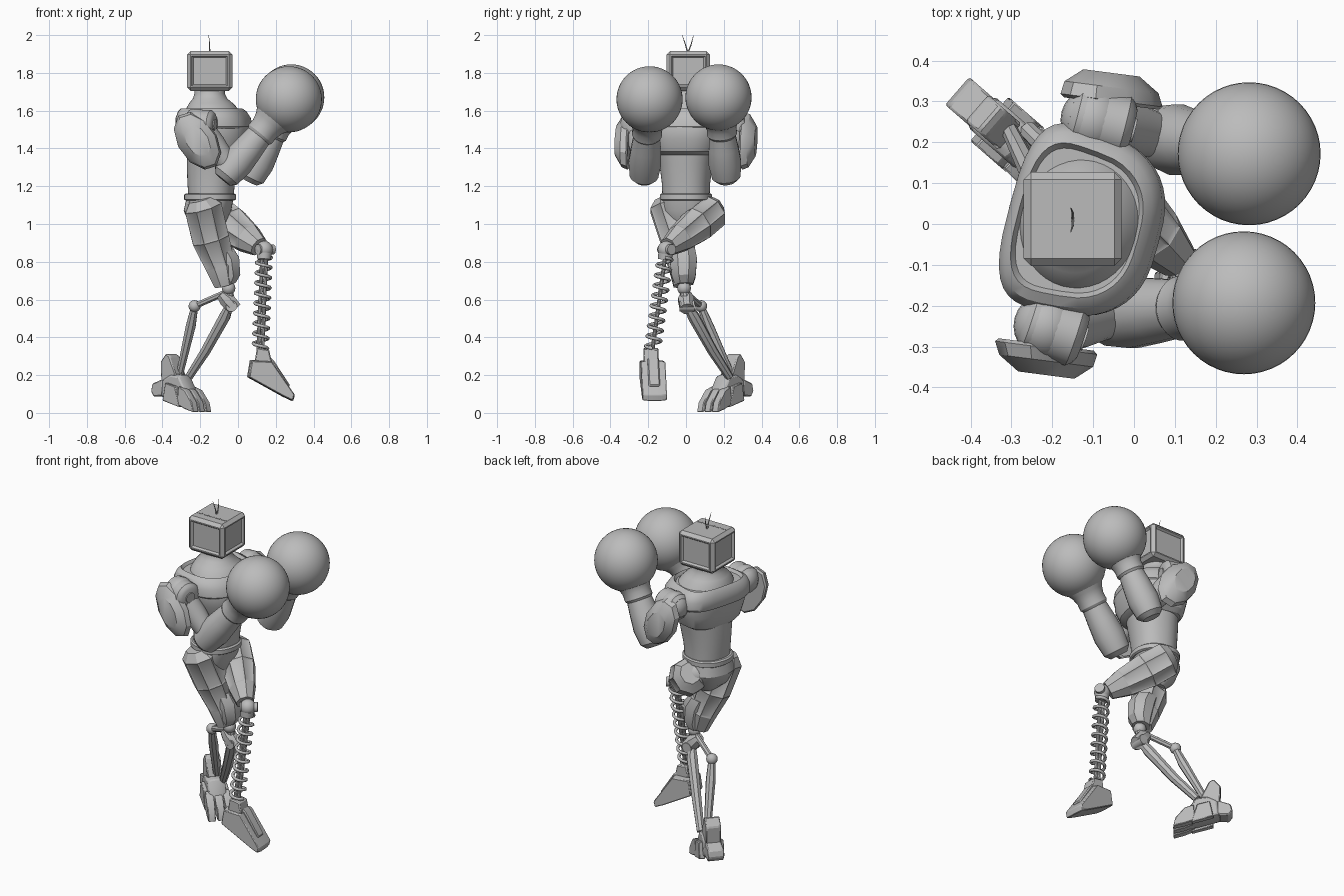
import bpy, bmesh
from math import sin, cos, pi, radians, copysign
from mathutils import Vector, Matrix

if "Cube" in bpy.data.objects:
    bpy.data.objects.remove(bpy.data.objects["Cube"], do_unlink=True)

GREY = (0.5, 0.5, 0.5, 1)
metal = bpy.data.materials.new("plain_grey")
metal.use_nodes = True
metal.diffuse_color = GREY
metal.node_tree.nodes["Principled BSDF"].inputs["Base Color"].default_value = GREY


def finish(name, bm, bevel=0.0):
    bmesh.ops.recalc_face_normals(bm, faces=bm.faces)
    mesh = bpy.data.meshes.new(name)
    bm.to_mesh(mesh)
    bm.free()
    mesh.materials.append(metal)
    ob = bpy.data.objects.new(name, mesh)
    bpy.context.collection.objects.link(ob)
    if bevel:
        mod = ob.modifiers.new("edges", "BEVEL")
        mod.width, mod.segments = bevel, 1
    bpy.ops.object.select_all(action="DESELECT")
    ob.select_set(True)
    bpy.context.view_layer.objects.active = ob
    bpy.ops.object.shade_smooth_by_angle(angle=radians(32))


def skin(name, rings, panels=0.0, bevel=0.0):
    """Join rings of points into a closed body, with optional recessed panels."""
    bm = bmesh.new()
    vs = [[bm.verts.new(p) for p in ring] for ring in rings]
    n = len(vs[0])
    sides = []
    for a, b in zip(vs, vs[1:]):
        for i in range(n):
            j = (i + 1) % n
            sides.append(bm.faces.new((a[i], a[j], b[j], b[i])))
    bm.faces.new(vs[0])
    bm.faces.new(vs[-1])
    if panels:
        bmesh.ops.recalc_face_normals(bm, faces=bm.faces)
        big = [f for f in sides if f.calc_area() > 0.008]
        bmesh.ops.inset_individual(bm, faces=big, thickness=panels, depth=-0.005)
    finish(name, bm, bevel)


def limb(name, path, sides=24, panels=0.0, squash=1.0):
    """Round or faceted limb through (point, radius) pairs."""
    pts = [Vector(p) for p, r in path]
    axis = (pts[-1] - pts[0]).normalized()
    hint = Vector((0, 1, 0)) if abs(axis.y) < 0.8 else Vector((0, 0, 1))
    u = axis.cross(hint).normalized()
    v = axis.cross(u)
    rings = []
    for p, (_, r) in zip(pts, path):
        angles = [2 * pi * (i + 0.5) / sides for i in range(sides)]
        rings.append([p + (u * cos(a) + v * sin(a) * squash) * r for a in angles])
    skin(name, rings, panels)


def rod(name, a, b, r, sides=10):
    limb(name, [(a, r), (b, r)], sides)


def body(name, layers, power=0.8, narrow=0.0, sides=40):
    """Turned stack of rounded-box rings: (z, x, y, half depth, half width)."""
    turn = Matrix.Rotation(radians(-15), 3, "Z")
    rings = []
    for z, x, y, rx, ry in layers:
        ring = []
        for i in range(sides):
            a = 2 * pi * i / sides
            c, s = cos(a), sin(a)
            across = copysign(abs(s) ** power, s) * ry * (1 - narrow * c)
            flat = Vector((copysign(abs(c) ** power, c) * rx, across, 0))
            ring.append(turn @ flat + Vector((x, y, z)))
        rings.append(ring)
    skin(name, rings)


def ball(name, at, r, seg=24):
    bm = bmesh.new()
    bmesh.ops.create_uvsphere(bm, u_segments=seg, v_segments=seg // 2, radius=r,
                              matrix=Matrix.Translation(at))
    finish(name, bm)


def prism(name, outline, width, at, yaw=0.0, bevel=0.006, taper=1.0):
    """Side outline (length, height) extruded across its width."""
    turn = Matrix.Translation(at) @ Matrix.Rotation(yaw, 4, "Z")
    mid = sum((Vector(p) for p in outline), Vector((0, 0))) / len(outline)
    rings = []
    for y, k in ((-width / 2, taper), (-width / 4, 1), (width / 4, 1), (width / 2, taper)):
        pts = [mid + (Vector(p) - mid) * k for p in outline]
        rings.append([turn @ Vector((p.x, y, p.y)) for p in pts])
    skin(name, rings, bevel=bevel)


# Head with recessed screens, vents and antennae
bm = bmesh.new()
bmesh.ops.create_cube(bm, size=1, matrix=Matrix.Translation((-0.15, 0.012, 1.81))
                      @ Matrix.Diagonal((0.24, 0.23, 0.21, 1)))
bmesh.ops.bevel(bm, geom=bm.edges[:], offset=0.018, segments=1, affect="EDGES")
walls = [f for f in bm.faces if abs(f.normal.z) < 0.1 and f.calc_area() > 0.02]
bmesh.ops.inset_individual(bm, faces=walls, thickness=0.01, depth=0)
bmesh.ops.inset_individual(bm, faces=walls, thickness=0.012, depth=-0.012)
finish("head", bm)
for i, y in enumerate((-0.02, 0.04)):
    limb(f"antenna_{i}", [((-0.15, 0.01, 1.905), 0.004), ((-0.15, (y + 0.01) / 2 + 0.002, 1.95), 0.003),
                          ((-0.155, y, 2.0), 0.001)], 6)
for i in range(5):
    prism(f"head_vent_{i}", [(-0.015, 0), (0.015, 0), (0.015, 0.003), (-0.015, 0.003)], 0.01,
          (-0.23 + i * 0.04, -0.035, 1.914), bevel=0)

# Torso, turned towards the guard arms
body("neck", [(1.57, -0.13, 0, 0.155, 0.17), (1.61, -0.137, 0, 0.137, 0.15), (1.64, -0.143, 0, 0.115, 0.12),
              (1.665, -0.148, 0.005, 0.09, 0.093), (1.69, -0.15, 0.01, 0.081, 0.083),
              (1.715, -0.15, 0.01, 0.079, 0.08)], 1)
body("chest", [(1.365, -0.13, 0, 0.135, 0.15), (1.385, -0.12, 0, 0.158, 0.178), (1.45, -0.113, 0, 0.176, 0.205),
               (1.52, -0.115, 0, 0.18, 0.22), (1.57, -0.122, 0, 0.17, 0.215),
               (1.595, -0.126, 0, 0.15, 0.19)], 0.7, 0.15)
body("chest_yoke", [(1.5, -0.122, 0, 0.18, 0.213), (1.515, -0.122, 0, 0.188, 0.226),
                    (1.56, -0.126, 0, 0.184, 0.227), (1.597, -0.132, 0, 0.166, 0.208),
                    (1.612, -0.136, 0, 0.15, 0.182), (1.59, -0.135, 0, 0.137, 0.167)], 0.66, 0.17)
body("abdomen", [(1.15, -0.143, 0, 0.118, 0.124), (1.22, -0.142, 0, 0.124, 0.127),
                 (1.32, -0.135, 0, 0.134, 0.14), (1.38, -0.13, 0, 0.138, 0.152)], 0.9)
body("belt", [(1.125, -0.148, 0, 0.128, 0.128), (1.13, -0.148, 0, 0.135, 0.137),
              (1.155, -0.148, 0, 0.135, 0.137), (1.162, -0.148, 0, 0.126, 0.13)], 0.9)
body("pelvis", [(0.95, -0.15, 0.01, 0.045, 0.045), (1.0, -0.16, 0.005, 0.095, 0.1),
                (1.07, -0.162, 0, 0.122, 0.135), (1.128, -0.15, 0, 0.122, 0.124)], 0.85)

# Arms: shoulder, drum, upper arm, forearm, cuff, glove and shield
ARMS = {
    "right": ((-0.215, -0.25, 1.53), (-0.035, -0.22, 1.29), (0.269, -0.193, 1.66), (-0.215, -1), (-0.125, -0.28)),
    "left": ((-0.1, 0.255, 1.53), (0.085, 0.21, 1.285), (0.282, 0.172, 1.67), (-0.055, 1), (-0.005, 0.23)),
}
for side, (shoulder, elbow, glove, (pad_x, out), drum) in ARMS.items():
    S, E, G = Vector(shoulder), Vector(elbow), Vector(glove)
    ball(side + "_shoulder", S, 0.08)
    rod(side + "_shoulder_axle", S - Vector((0, out * 0.1, 0)), S, 0.06, 20)
    D = Vector((*drum, 1.525))
    B = S.lerp(D, -0.6)
    limb(side + "_shoulder_drum", [(B, 0.055), (B.lerp(D, 0.1), 0.074), (B.lerp(D, 0.86), 0.078),
                                   (B.lerp(D, 0.95), 0.066), (D, 0.052)])
    rod(side + "_drum_cap", D, D.lerp(B, -0.04), 0.03, 16)
    limb(side + "_upper_arm", [(S, 0.07), (S.lerp(E, 0.45), 0.068), (S.lerp(E, 0.75), 0.058), (E, 0.055)])
    ball(side + "_elbow", E, 0.066)
    limb(side + "_forearm", [(E.lerp(G, -0.15), 0.05), (E.lerp(G, -0.09), 0.077), (E.lerp(G, 0.1), 0.088),
                             (E.lerp(G, 0.3), 0.08), (E.lerp(G, 0.5), 0.07), (E.lerp(G, 0.6), 0.066)], 16)
    limb(side + "_glove_cuff", [(E.lerp(G, 0.47), 0.071), (E.lerp(G, 0.5), 0.08), (E.lerp(G, 0.58), 0.079),
                                (E.lerp(G, 0.66), 0.09), (E.lerp(G, 0.75), 0.115)])
    ball(side + "_glove", G, 0.175, 48)
    # Faceted shield outside the shoulder, slanting along the upper arm
    rings = []
    for y, k in ((0.295, 0.93), (0.303, 1.0), (0.335, 0.92), (0.37, 0.55)):
        ring = []
        for i in range(10):
            a = 2 * pi * i / 10
            x, z = 0.125 * k * cos(a), 0.14 * k * sin(a)
            ring.append((pad_x + x, out * y - 0.13 * x, 1.44 + z - 0.5 * x))
        rings.append(ring)
    skin(side + "_shoulder_shield", rings)
    rod(side + "_shield_mount", S, (pad_x, out * 0.33, 1.46), 0.04, 12)

# Standing leg: armoured thigh, knee and twin shin struts
limb("standing_thigh", [((-0.2, -0.11, 1.132), 0.065), ((-0.185, -0.1, 1.09), 0.107), ((-0.145, -0.045, 0.92), 0.106),
                        ((-0.095, -0.02, 0.78), 0.085), ((-0.07, -0.015, 0.68), 0.06)], 8, 0.014, 0.92)
limb("knee_guard", [((-0.095, -0.018, 0.87), 0.07), ((-0.065, -0.014, 0.81), 0.078), ((-0.05, -0.012, 0.72), 0.068),
                    ((-0.06, -0.01, 0.68), 0.052)], 8)
ball("standing_knee", (-0.05, -0.01, 0.66), 0.036)
rod("knee_link", (-0.05, -0.01, 0.66), (-0.04, 0.0, 0.57), 0.025)
limb("knee_block", [((-0.09, 0.0, 0.63), 0.03), ((-0.06, 0.0, 0.6), 0.045), ((-0.015, 0.005, 0.55), 0.04)], 8)
rod("knee_axle", (-0.035, -0.035, 0.565), (-0.035, 0.045, 0.565), 0.03, 16)
rod("rear_link", (-0.07, 0.0, 0.635), (-0.23, 0.08, 0.565), 0.017, 8)
ball("rear_pivot", (-0.23, 0.08, 0.565), 0.032, 16)
limb("rear_strut", [((-0.23, 0.08, 0.56), 0.02), ((-0.25, 0.12, 0.46), 0.028),
                    ((-0.31, 0.24, 0.2), 0.02)], 8)
limb("front_strut", [((-0.04, 0.0, 0.58), 0.02), ((-0.07, 0.04, 0.51), 0.032), ((-0.17, 0.14, 0.33), 0.028),
                     ((-0.26, 0.23, 0.19), 0.022)], 8)

# Standing foot on its toes, with heel spur, ankle block and claws
AT, FOOT = Vector((-0.302, 0.212, 0)), radians(-41)
prism("standing_foot", [(-0.11, 0.085), (-0.1, 0.18), (-0.04, 0.21), (0.03, 0.2), (0.08, 0.12), (0.1, 0.03),
                        (0.02, 0.045)], 0.1, AT, FOOT, taper=0.85)
prism("heel_spur", [(-0.175, 0.115), (-0.165, 0.155), (-0.09, 0.18), (-0.09, 0.09), (-0.155, 0.085)], 0.09, AT, FOOT)
prism("ankle_block", [(-0.105, 0.16), (-0.11, 0.27), (-0.07, 0.315), (-0.045, 0.3), (0.0, 0.2)], 0.085, AT, FOOT)
for i in (-1, 0, 1):
    off = Matrix.Rotation(FOOT, 3, "Z") @ Vector((0, i * 0.045, 0))
    prism(f"toe_claw_{i + 1}", [(0.03, 0.045), (0.04, 0.14), (0.09, 0.12), (0.14, 0.055), (0.152, 0.003), (0.09, 0.02)],
          0.043, AT + off, FOOT + i * 0.06, 0.004)
    if i:
        prism(f"side_claw_{i + 1}", [(-0.07, 0.065), (-0.05, 0.16), (0.02, 0.14), (0.05, 0.03)],
              0.035, AT + off * 1.2, FOOT, 0.004)

# Raised leg: thigh, knee, piston and spring
limb("raised_thigh", [((-0.14, 0.16, 1.09), 0.062), ((-0.12, 0.14, 1.06), 0.103), ((-0.04, 0.06, 0.995), 0.106),
                      ((0.05, -0.03, 0.925), 0.084), ((0.11, -0.09, 0.88), 0.055)], 8, 0.014, 0.88)
ball("hip_joint", (-0.13, 0.08, 1.06), 0.08)
KNEE, ANKLE = Vector((0.14, -0.105, 0.865)), Vector((0.118, -0.178, 0.33))
ball("raised_knee", KNEE, 0.045)
rod("raised_knee_axle", KNEE - Vector((0.035, 0.025, 0)), KNEE + Vector((0.045, 0.03, 0)), 0.028, 16)
for i in (-1, 1):
    gap = Vector((0.011 * i, 0, 0))
    rod(f"piston_rod_{(i + 1) // 2}", KNEE + gap, ANKLE + gap, 0.0105, 10)
limb("spring_seat", [(KNEE.lerp(ANKLE, 0.04), 0.04), (KNEE.lerp(ANKLE, 0.1), 0.036)], 16)
TURNS, STEP = 9, 16
curve = bpy.data.curves.new("spring", "CURVE")
curve.dimensions, curve.bevel_depth, curve.bevel_resolution = "3D", 0.009, 1
spline = curve.splines.new("POLY")
spline.points.add(TURNS * STEP)
for i, point in enumerate(spline.points):
    a = 2 * pi * i / STEP
    p = KNEE.lerp(ANKLE, 0.08 + 0.9 * i / (TURNS * STEP)) + Vector((cos(a), sin(a), 0)) * 0.039
    point.co = (*p, 1)
curve.materials.append(metal)
spring = bpy.data.objects.new("spring", curve)
bpy.context.collection.objects.link(spring)

# Raised foot pointing its toe down
TOE = Vector((0, -0.186, 0))
prism("raised_ankle", [(0.085, 0.25), (0.1, 0.345), (0.165, 0.335), (0.185, 0.24)], 0.08, TOE)
prism("raised_foot", [(0.05, 0.19), (0.065, 0.28), (0.175, 0.275), (0.3, 0.095), (0.29, 0.062), (0.24, 0.085)],
      0.13, TOE, radians(4), 0.004, taper=0.96)
prism("instep_ridge", [(0.15, 0.22), (0.165, 0.3), (0.19, 0.275), (0.275, 0.145), (0.24, 0.12)], 0.06, TOE, radians(4))
